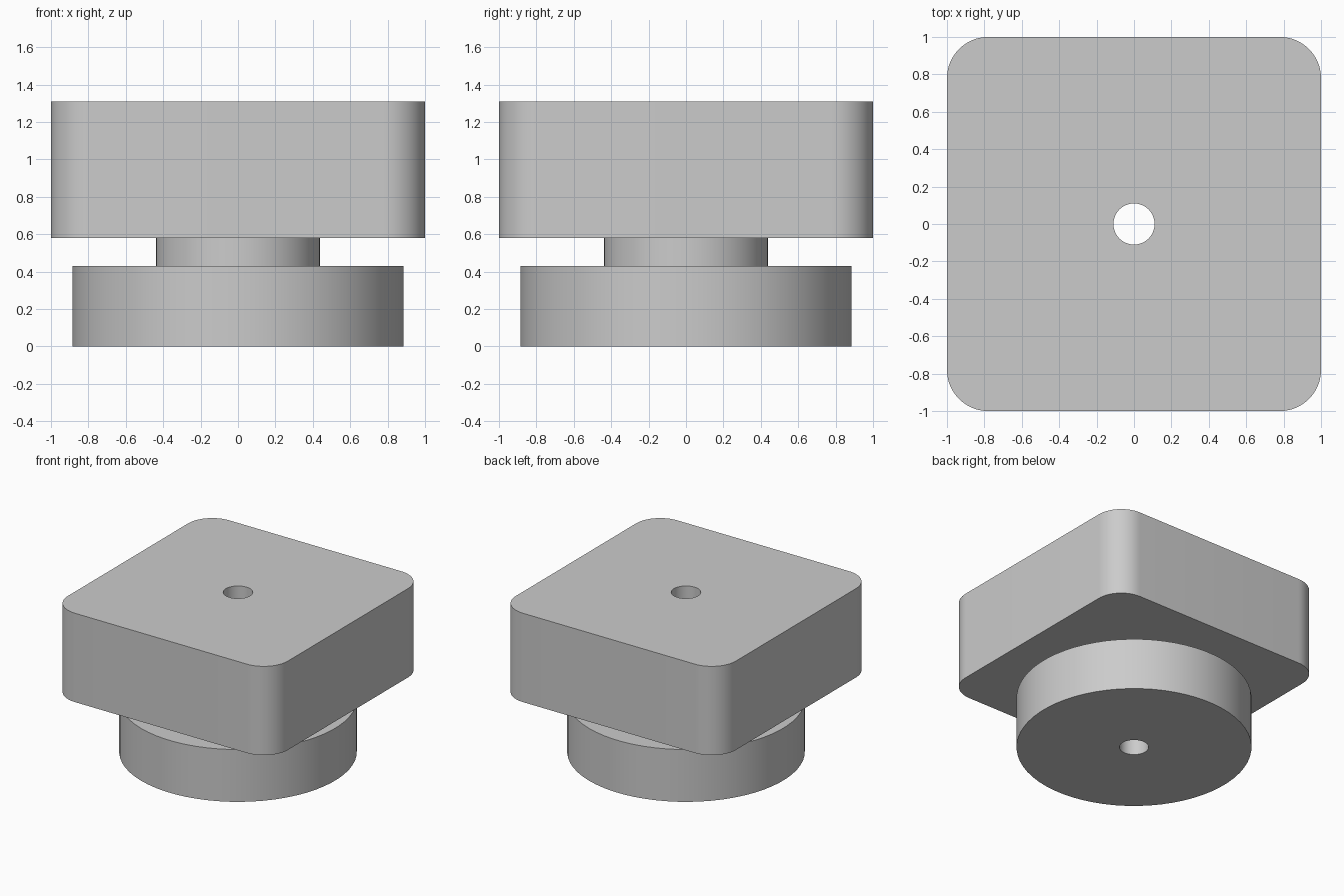
import bpy
import bmesh
from math import cos, sin, pi, radians

cube = bpy.data.objects.get("Cube")
if cube:
    bpy.data.objects.remove(cube, do_unlink=True)

STEPS = 16  # outline points per quarter turn
HOLE = 0.11

grey = bpy.data.materials.new("plain_grey")
grey.use_nodes = True
colour = (0.6, 0.6, 0.6, 1)
grey.diffuse_color = colour
grey.node_tree.nodes["Principled BSDF"].inputs["Base Color"].default_value = colour


def circle(radius):
    count = 4 * STEPS
    return [(radius * cos(2 * pi * (i + 0.5) / count),
             radius * sin(2 * pi * (i + 0.5) / count)) for i in range(count)]


def rounded_square(half, radius):
    points = []
    for quarter in range(4):
        middle = pi / 4 + quarter * pi / 2
        cx = (half - radius) * (1 if cos(middle) > 0 else -1)
        cy = (half - radius) * (1 if sin(middle) > 0 else -1)
        for i in range(STEPS):
            angle = quarter * pi / 2 + pi / 2 * i / (STEPS - 1)
            points.append((cx + radius * cos(angle), cy + radius * sin(angle)))
    return points


def bored_solid(name, outline, bottom, top):
    """Upright solid with a vertical hole through its middle."""
    bm = bmesh.new()
    bore = circle(HOLE)
    rings = [[bm.verts.new((x, y, z)) for x, y in loop]
             for loop, z in ((outline, bottom), (outline, top), (bore, top), (bore, bottom))]
    count = len(outline)
    for r, ring in enumerate(rings):
        following = rings[(r + 1) % len(rings)]
        for i in range(count):
            j = (i + 1) % count
            bm.faces.new((ring[i], ring[j], following[j], following[i]))
    bmesh.ops.recalc_face_normals(bm, faces=bm.faces)
    mesh = bpy.data.meshes.new(name)
    bm.to_mesh(mesh)
    bm.free()
    mesh.materials.append(grey)
    obj = bpy.data.objects.new(name, mesh)
    bpy.context.collection.objects.link(obj)
    bpy.ops.object.select_all(action="DESELECT")
    obj.select_set(True)
    bpy.context.view_layer.objects.active = obj
    bpy.ops.object.shade_smooth_by_angle(angle=radians(30))
    return obj


# Round foot, narrow neck and rounded square head, bored through
bored_solid("base_disc", circle(0.885), 0, 0.43)
bored_solid("neck", circle(0.44), 0.43, 0.58)
bored_solid("square_head", rounded_square(1, 0.22), 0.58, 1.31)
